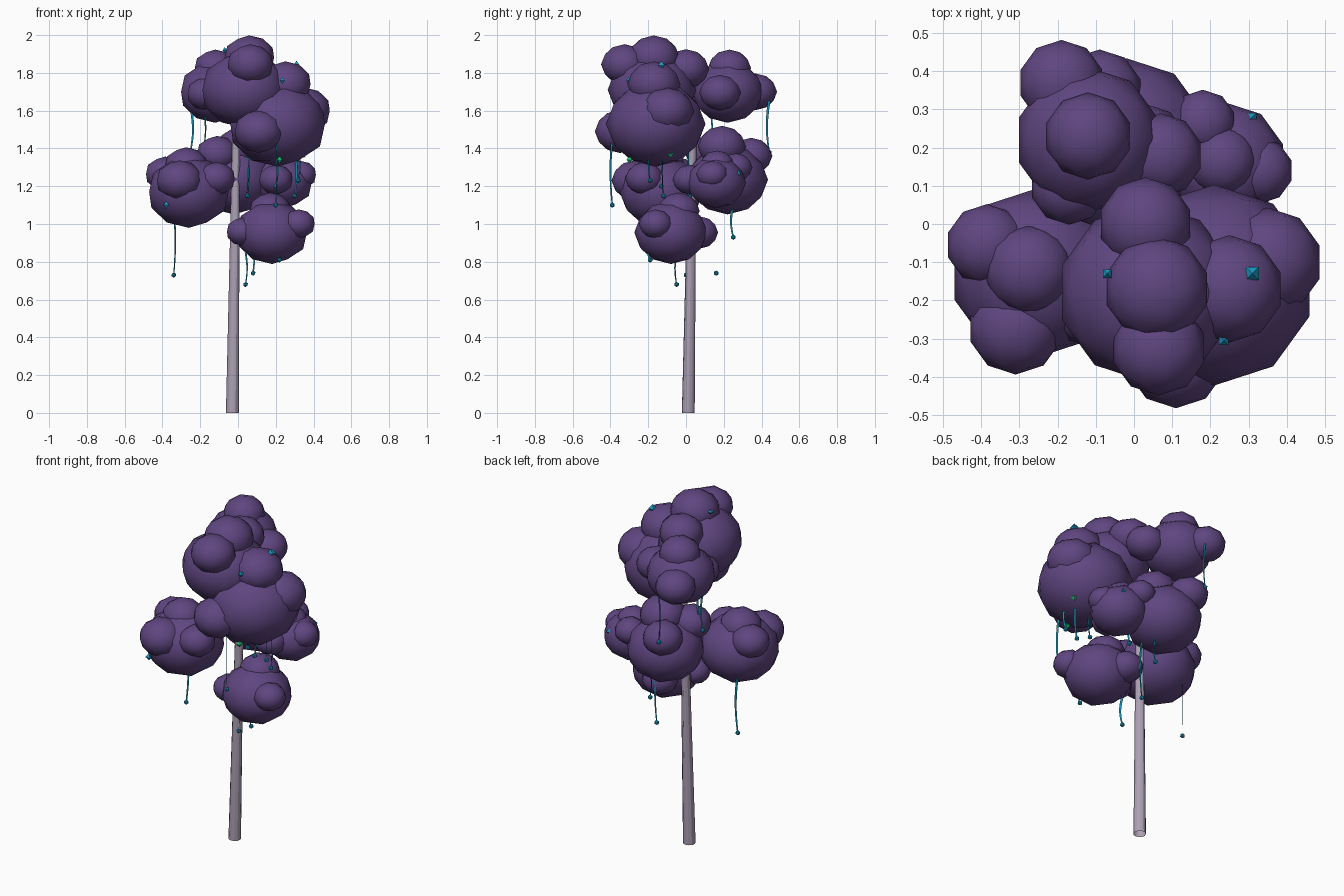
import bpy
import bmesh
from math import cos, pi, radians, sin
from mathutils import Matrix, Vector

default_cube = bpy.data.objects.get("Cube")
if default_cube:
    bpy.data.objects.remove(default_cube, do_unlink=True)


def make_material(name, red, green, blue):
    material = bpy.data.materials.new(name)
    material.use_nodes = True
    colour = (red, green, blue, 1)
    material.diffuse_color = colour
    shader = material.node_tree.nodes["Principled BSDF"]
    shader.inputs["Base Color"].default_value = colour
    return material


foliage = make_material("purple foliage", .115, .061, .217)
bark = make_material("lavender bark", .41, .35, .45)
vine_teal = make_material("teal vine", .012, .25, .4)
gem_teal = make_material("bright teal gem", .012, .32, .55)
gem_green = make_material("green gem", .01, .55, .16)


def finish(mesh_builder, name, material, smooth):
    """Turn a bmesh into a linked object with one material."""
    mesh = bpy.data.meshes.new(name)
    for face in mesh_builder.faces:
        face.smooth = smooth
    mesh_builder.to_mesh(mesh)
    mesh_builder.free()
    mesh.materials.append(material)
    item = bpy.data.objects.new(name, mesh)
    bpy.context.scene.collection.objects.link(item)
    return item


def leaf_cluster(name, *puffs):
    """One large flattened puff with smaller puffs growing out of it."""
    builder = bmesh.new()
    flatten = Matrix.Diagonal((1, 1, .86, 1))
    for x, y, z, radius in puffs:
        bmesh.ops.create_icosphere(builder, subdivisions=2, radius=radius * 1.02,
                                   matrix=Matrix.Translation((x, y, z)) @ flatten)
    return finish(builder, name, foliage, True)


def gem(name, material, radius, location):
    """Small octahedral bud with its square girdle facing the axes."""
    builder = bmesh.new()
    turn = Matrix.Rotation(pi / 4, 4, "Z")
    bmesh.ops.create_uvsphere(builder, u_segments=4, v_segments=2, radius=radius,
                              matrix=Matrix.Translation(location) @ turn)
    return finish(builder, name, material, False)


def hanging_vine(name, tip, top, facing):
    """Narrow drooping ribbon, facing a compass angle, with a round bud."""
    angle = radians(facing)
    across = Vector((-sin(angle), cos(angle), 0))
    tip = Vector(tip)
    builder = bmesh.new()
    steps = 6
    rows = []
    for index in range(steps + 1):
        rise = index / steps
        centre = tip + Vector((0, 0, (top - tip.z) * rise))
        centre -= across * .012 * sin(rise * pi)
        half_width = across * (.004 + .003 * rise)
        rows.append([builder.verts.new(centre - half_width),
                     builder.verts.new(centre + half_width)])
    for low, high in zip(rows, rows[1:]):
        builder.faces.new((low[0], low[1], high[1], high[0]))
    finish(builder, name, vine_teal, True)
    builder = bmesh.new()
    bmesh.ops.create_icosphere(builder, subdivisions=1, radius=.014,
                               matrix=Matrix.Translation(tip))
    finish(builder, name + "_bud", gem_teal, False)


# Trunk: a slender tapered open tube leaning slightly inward
foot, crown = Vector((-.03, .012, 0)), Vector((-.01, .035, 1.46))
builder = bmesh.new()
bmesh.ops.create_cone(builder, cap_ends=False, segments=12,
                      radius1=.034, radius2=.02, depth=crown.z,
                      matrix=Matrix.Translation((0, 0, crown.z / 2)))
for vert in builder.verts:
    lean = foot.lerp(crown, vert.co.z / crown.z)
    vert.co.x += lean.x
    vert.co.y += lean.y
trunk = finish(builder, "trunk", bark, True)
bpy.context.view_layer.objects.active = trunk
trunk.select_set(True)
bpy.ops.object.shade_smooth_by_angle()

# Foliage clusters: the first puff in each is the core
leaf_cluster("top_front_foliage",
             (.035, -.18, 1.71, .23), (.06, -.17, 1.88, .135),
             (.065, -.325, 1.845, .122), (.03, 0, 1.82, .12))
leaf_cluster("upper_left_foliage",
             (.21, -.16, 1.53, .258), (.11, -.35, 1.49, .13),
             (.35, -.1, 1.6, .14), (.25, -.17, 1.74, .138))
leaf_cluster("top_back_foliage",
             (-.12, .22, 1.7, .187), (-.12, .23, 1.825, .112),
             (-.19, .37, 1.7, .11), (-.17, .1, 1.69, .1),
             (.07, .18, 1.695, .108))
leaf_cluster("low_front_foliage",
             (.18, -.08, .955, .19), (.025, -.12, .96, .086),
             (.32, -.16, 1, .088), (.17, -.04, 1.07, .11),
             (.12, .07, .955, .098))
leaf_cluster("right_foliage",
             (-.26, -.13, 1.17, .217), (-.31, -.27, 1.23, .122),
             (-.385, -.055, 1.265, .105), (-.115, -.22, 1.24, .1),
             (-.275, -.12, 1.305, .115))
leaf_cluster("left_back_foliage",
             (.24, .16, 1.22, .155), (.33, .14, 1.26, .085),
             (.18, .265, 1.3, .085), (.2, .02, 1.235, .09),
             (.23, .165, 1.31, .09))
leaf_cluster("middle_back_foliage",
             (-.02, .22, 1.235, .21), (.02, .19, 1.41, .125),
             (-.09, .345, 1.36, .11), (-.11, .11, 1.37, .11))

# Vines: tip position, height of attachment, facing angle
vines = [
    ((.04, -.05, .68), .85, 45), ((.08, .16, .74), 1.1, 90),
    ((.22, -.19, .81), .9, 0), ((.2, -.39, 1.1), 1.45, 30),
    ((.32, -.19, 1.23), 1.4, 45), ((.2, -.13, 1.2), 1.4, 90),
    ((.05, .02, 1.15), 1.5, 45), ((.3, -.12, 1.15), 1.4, 60),
    ((-.13, .44, 1.38), 1.65, 0), ((-.25, .2, 1.39), 1.62, 90),
    ((-.18, .13, 1.41), 1.6, 135), ((-.34, 0, .73), 1.08, 135),
    ((.06, .25, .93), 1.1, 0),
]
for number, (tip, top, facing) in enumerate(vines):
    hanging_vine(f"hanging_vine_{number}", tip, top, facing)

# Buds sitting on the foliage
teal_spots = [((.31, -.13, 1.84), .024), ((.305, .275, 1.265), .022),
              ((-.07, -.13, 1.92), .016), ((.235, -.305, 1.76), .017),
              ((-.38, -.29, 1.1), .021)]
green_spots = [(.22, -.3, 1.34), (.35, -.08, 1.37), (-.16, .04, 1.36)]
for number, (spot, size) in enumerate(teal_spots):
    gem(f"teal_bud_{number}", gem_teal, size, spot)
for number, spot in enumerate(green_spots):
    gem(f"green_bud_{number}", gem_green, .02, spot)
